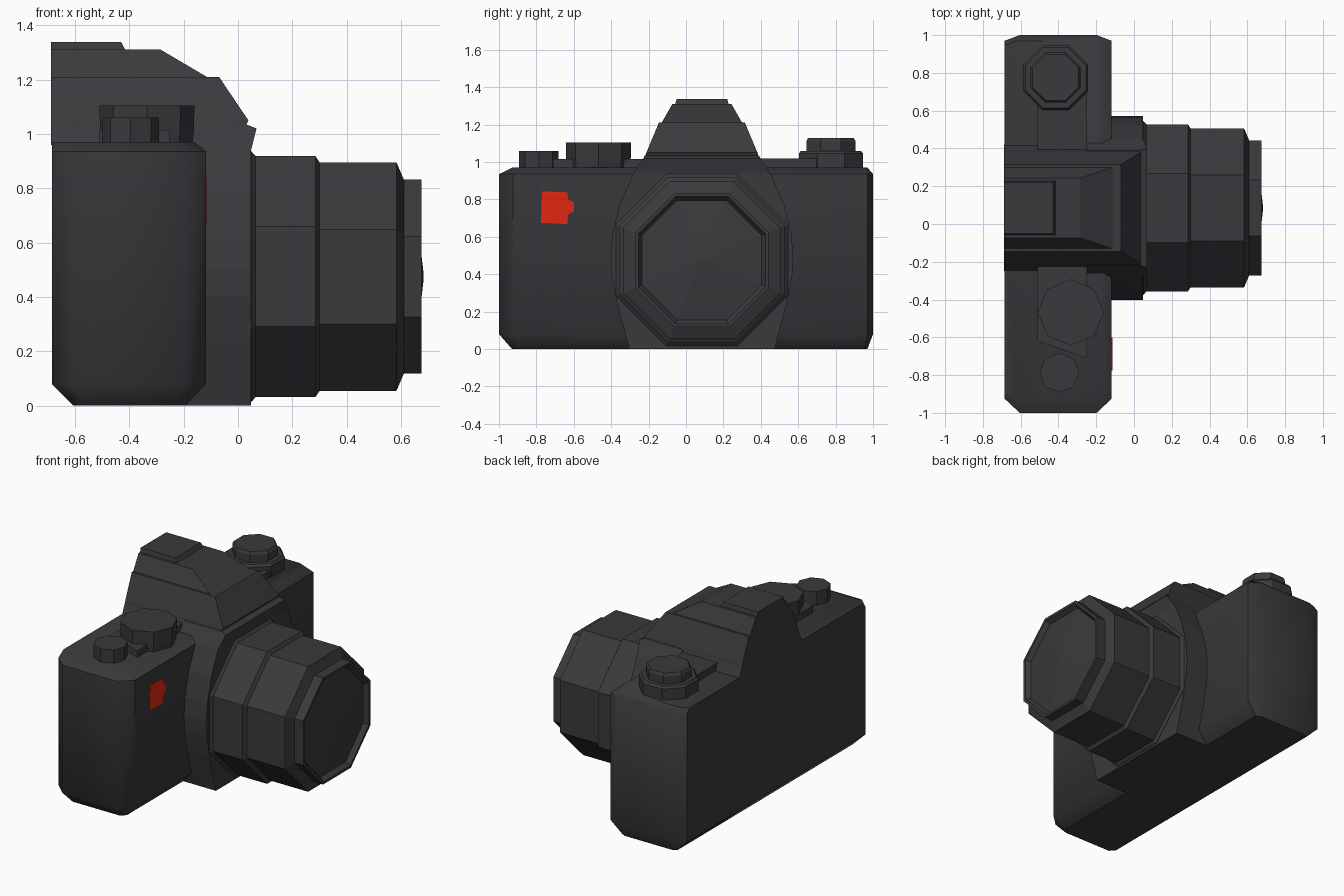
import bpy, bmesh, math

if "Cube" in bpy.data.objects:
    bpy.data.objects.remove(bpy.data.objects["Cube"])

CY, CZ = 0.085, 0.475          # lens axis


def material(name, rgb):
    m = bpy.data.materials.new(name)
    m.diffuse_color = (*rgb, 1)
    m.use_nodes = True
    m.node_tree.nodes["Principled BSDF"].inputs["Base Color"].default_value = m.diffuse_color
    return m


BLACK = material("charcoal", (0.042, 0.042, 0.047))
RED = material("red", (0.75, 0.02, 0.006))


def loft(name, rings, mat=BLACK):
    """Skin a list of equal-length point rings and cap both ends."""
    bm = bmesh.new()
    loops = [[bm.verts.new(p) for p in ring] for ring in rings]
    n = len(loops[0])
    for a, b in zip(loops, loops[1:]):
        for i in range(n):
            j = (i + 1) % n
            bm.faces.new((a[i], a[j], b[j], b[i]))
    bm.faces.new(loops[0][::-1])
    bm.faces.new(loops[-1])
    bmesh.ops.recalc_face_normals(bm, faces=bm.faces)
    me = bpy.data.meshes.new(name)
    bm.to_mesh(me)
    bm.free()
    me.materials.append(mat)
    ob = bpy.data.objects.new(name, me)
    bpy.context.collection.objects.link(ob)
    return ob


def slab(name, outline, z0, z1):
    return loft(name, [[(x, y, z) for x, y in outline] for z in (z0, z1)])


def octagon(r, turn=0.5):
    """Turn 0.5 gives flats on the axes, with r as the flat radius."""
    if turn:
        r /= math.cos(math.pi / 8)
    return [(r * math.cos((i + turn) * math.pi / 4),
             r * math.sin((i + turn) * math.pi / 4)) for i in range(8)]


def dial(name, x, y, steps, turn):
    rings = [[(x + u, y + v, z) for u, v in octagon(r, turn)] for r, z in steps]
    return loft(name, rings)


# Body: chamfered box with unequal ends
def body_ring(z, x0, x1, y0, y1, cx, c0, c1):
    return [(x0, y0 + c0, z), (x0 + cx, y0, z), (x1 - cx, y0, z), (x1, y0 + c0, z),
            (x1, y1 - c1, z), (x1 - cx, y1, z), (x0 + cx, y1, z), (x0, y1 - c1, z)]


body = loft("body", [
    body_ring(0.0, -0.605, -0.195, -0.93, 0.97, 0.03, 0.03, 0.015),
    body_ring(0.08, -0.685, -0.118, -1, 1, 0.08, 0.075, 0.03),
    body_ring(0.935, -0.685, -0.118, -1, 1, 0.08, 0.075, 0.03),
    body_ring(0.97, -0.685, -0.16, -0.93, 0.97, 0.06, 0.06, 0.025)])
bpy.context.view_layer.objects.active = body
body.select_set(True)
bpy.ops.object.shade_smooth_by_angle(angle=math.radians(44))


# Front housing and viewfinder hump: stacked rectangles (z, back, front, half width)
def stack(name, levels):
    return loft(name, [[(x0, CY - h, z), (x1, CY - h, z), (x1, CY + h, z), (x0, CY + h, z)]
                       for z, x0, x1, h in levels])


stack("front_housing", [
    (0.0, -0.25, 0.048, 0.388), (0.25, -0.25, 0.048, 0.455), (0.4, -0.25, 0.048, 0.483),
    (0.5, -0.25, 0.048, 0.488), (0.62, -0.25, 0.048, 0.478), (0.78, -0.25, 0.048, 0.437),
    (0.94, -0.25, 0.048, 0.365), (1.02, -0.25, 0.068, 0.312), (1.035, -0.25, 0.03, 0.305)])
stack("viewfinder_hump", [
    (0.96, -0.687, 0.03, 0.335), (1.03, -0.687, 0.03, 0.303), (1.05, -0.687, 0.038, 0.297),
    (1.21, -0.687, -0.07, 0.23), (1.21, -0.687, -0.115, 0.215),
    (1.31, -0.687, -0.285, 0.158)])
stack("accessory_shoe", [(1.3, -0.687, -0.41, 0.145), (1.338, -0.687, -0.43, 0.135)])

# Raised plates under the dials
slab("left_top_plate", [(-0.51, -0.22), (-0.25, -0.22), (-0.25, -0.71), (-0.51, -0.62)], 0.95, 1.015)
slab("right_top_plate", [(-0.51, 0.37), (-0.25, 0.37), (-0.25, 0.7), (-0.51, 0.7)], 0.95, 1.018)

# Dials and shutter button
dial("speed_dial", -0.335, -0.468, [(0.165, 0.95), (0.172, 1.0), (0.175, 1.105)], 0)
dial("shutter_button", -0.395, -0.787, [(0.105, 0.95), (0.105, 1.06)], 0)
dial("rewind_dial", -0.415, 0.775,
     [(0.172, 0.95), (0.172, 1.045), (0.16, 1.06), (0.132, 1.06), (0.132, 1.11), (0.122, 1.128)], 0.5)

# Lens barrel: octagonal sections (x, flat radius), ending in slightly domed glass
LENS = [(0.0, 0.46), (0.05, 0.46), (0.065, 0.443), (0.285, 0.443), (0.3, 0.42),
        (0.583, 0.42), (0.61, 0.357), (0.675, 0.357), (0.675, 0.34), (0.645, 0.32),
        (0.67, 0.12), (0.683, 0.01)]
loft("lens", [[(x, CY + u, CZ + v) for u, v in octagon(r)] for x, r in LENS])

# Red plate on the front
BADGE = [(-0.775, 0.675), (-0.635, 0.668), (-0.63, 0.72), (-0.6, 0.735), (-0.6, 0.785),
         (-0.63, 0.8), (-0.635, 0.838), (-0.77, 0.843)]
loft("red_plate", [[(x, y, z) for y, z in BADGE] for x in (-0.121, -0.115)], RED)
